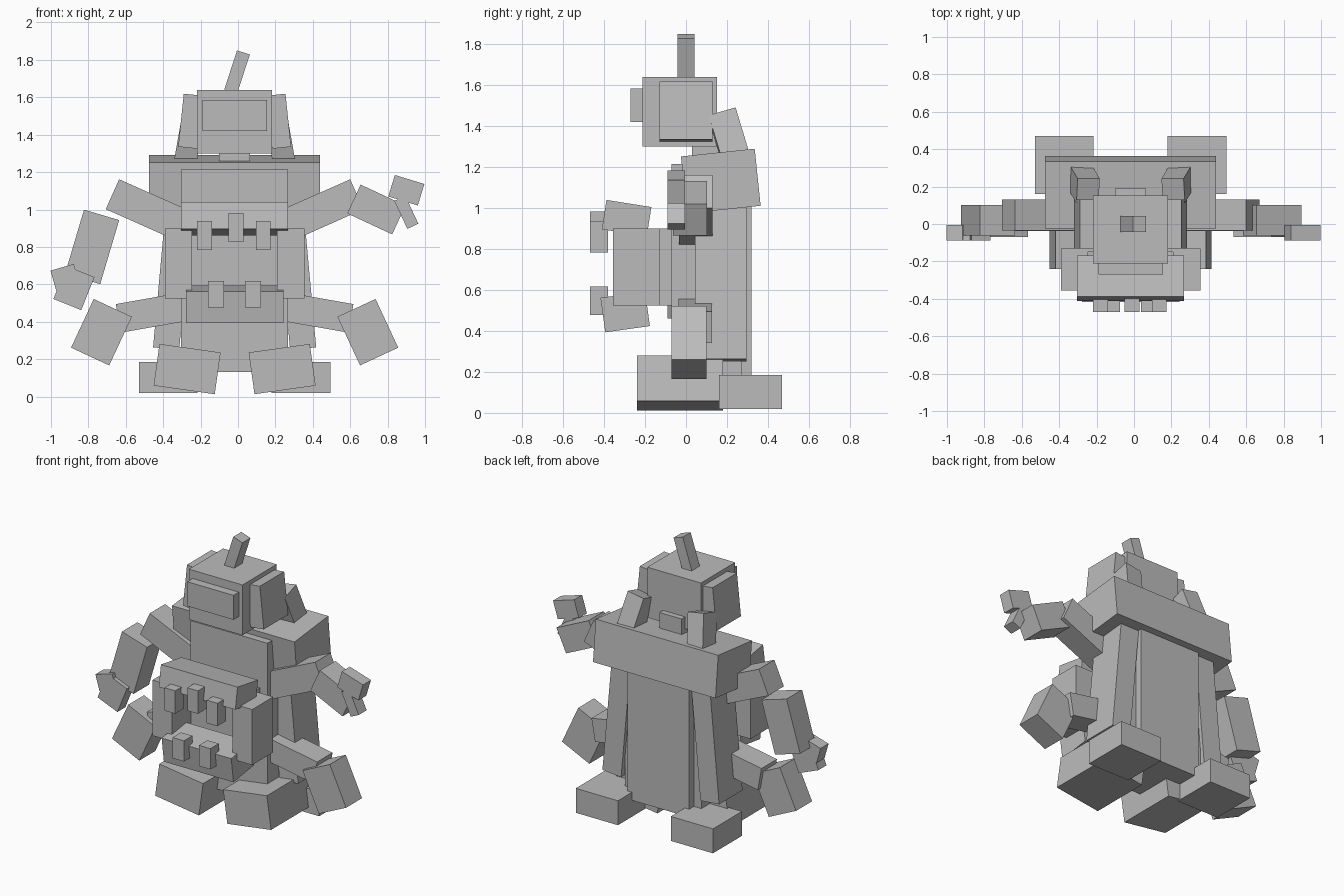
import bpy
import math
from mathutils import Matrix, Vector

if "Cube" in bpy.data.objects:
    bpy.data.objects.remove(bpy.data.objects["Cube"], do_unlink=True)

MID = -0.018  # x of the body's plane of symmetry

grey = bpy.data.materials.new("plain_grey")
grey.use_nodes = True
grey.diffuse_color = (0.5, 0.5, 0.5, 1)
bsdf = grey.node_tree.nodes["Principled BSDF"]
bsdf.inputs["Base Color"].default_value = (0.5, 0.5, 0.5, 1)
bsdf.inputs["Roughness"].default_value = 0.8


def box(name, centre, size, rx=0, ry=0):
    """Box with its size applied, tilted about x and then y (degrees)."""
    bpy.ops.mesh.primitive_cube_add(size=1)
    ob = bpy.context.object
    ob.name = ob.data.name = name
    turn = Matrix.Rotation(math.radians(ry), 4, 'Y') @ Matrix.Rotation(math.radians(rx), 4, 'X')
    ob.data.transform(turn @ Matrix.Diagonal(Vector((*size, 1))))
    ob.location = centre
    ob.data.materials.append(grey)
    return ob


def pair(name, offset, y, z, size, rx=0, ry=0):
    """Left (+x) box and its mirror image on the right."""
    for side, s in (("left", 1), ("right", -1)):
        box(f"{side}_{name}", (MID + s * offset, y, z), size, rx, s * ry)


# Head
box("head", (MID, -0.03, 1.47), (0.40, 0.365, 0.34))
box("visor", (MID, -0.235, 1.502), (0.345, 0.07, 0.165))
box("antenna", (-0.005, 0, 1.735), (0.072, 0.085, 0.22), ry=18)
box("neck", (MID, 0.11, 1.24), (0.165, 0.16, 0.28))
pair("ear_pad", 0.237, 0, 1.472, (0.10, 0.26, 0.285), ry=-6)

# Torso, back slab and shoulder pack
box("torso", (MID, 0.10, 0.6725), (0.572, 0.34, 1.085))
box("back_slab", (MID, 0.20, 0.62), (0.46, 0.24, 0.98))
box("shoulder_pack", (MID, 0.17, 1.132), (0.915, 0.362, 0.28), rx=6)
pair("exhaust_stub", 0.25, 0.215, 1.335, (0.12, 0.137, 0.27), rx=16.5, ry=-10)
pair("side_panel", 0.33, 0.17, 0.655, (0.14, 0.25, 0.80), ry=-5.2)

# Mouth on the belly
box("upper_jaw", (MID, -0.29, 0.951), (0.572, 0.222, 0.145), rx=-9)
box("lower_jaw", (MID, -0.297, 0.493), (0.52, 0.22, 0.17), rx=8)
pair("jaw_wall", 0.30, -0.243, 0.712, (0.145, 0.225, 0.375))
box("mouth_back", (MID, -0.11, 0.712), (0.46, 0.08, 0.375))
for i, (x, z) in enumerate(((-0.18, 0.86), (-0.01, 0.905), (0.135, 0.86))):
    box(f"upper_tooth_{i + 1}", (x, -0.425, z), (0.08, 0.09, 0.155))
for i, x in enumerate((-0.118, 0.08)):
    box(f"lower_tooth_{i + 1}", (x, -0.425, 0.547), (0.085, 0.09, 0.14))

# Feet
pair("foot", 0.254, -0.03, 0.147, (0.33, 0.42, 0.225), ry=-8)
pair("heel", 0.355, 0.315, 0.102, (0.315, 0.31, 0.165))

# Lower limbs
pair("lower_arm", 0.40, 0.045, 0.457, (0.45, 0.165, 0.155), ry=10)
pair("lower_fist", 0.712, 0.015, 0.344, (0.225, 0.17, 0.287), ry=-25)

# Upper arms, one raised and one hanging
pair("upper_arm", 0.425, 0.048, 0.98, (0.50, 0.165, 0.175), ry=-24)
box("left_forearm", (0.74, 0.02, 1.0), (0.265, 0.165, 0.17), ry=25)
box("left_hand", (0.90, -0.047, 1.103), (0.165, 0.085, 0.12), ry=17)
box("left_thumb", (0.90, -0.047, 0.985), (0.065, 0.085, 0.165), ry=-25)
box("right_forearm", (-0.78, 0.02, 0.80), (0.196, 0.165, 0.357), ry=16.5)
box("right_hand", (-0.877, -0.047, 0.58), (0.16, 0.085, 0.19), ry=22)
box("right_thumb", (-0.925, -0.047, 0.638), (0.13, 0.085, 0.11), ry=-16)
